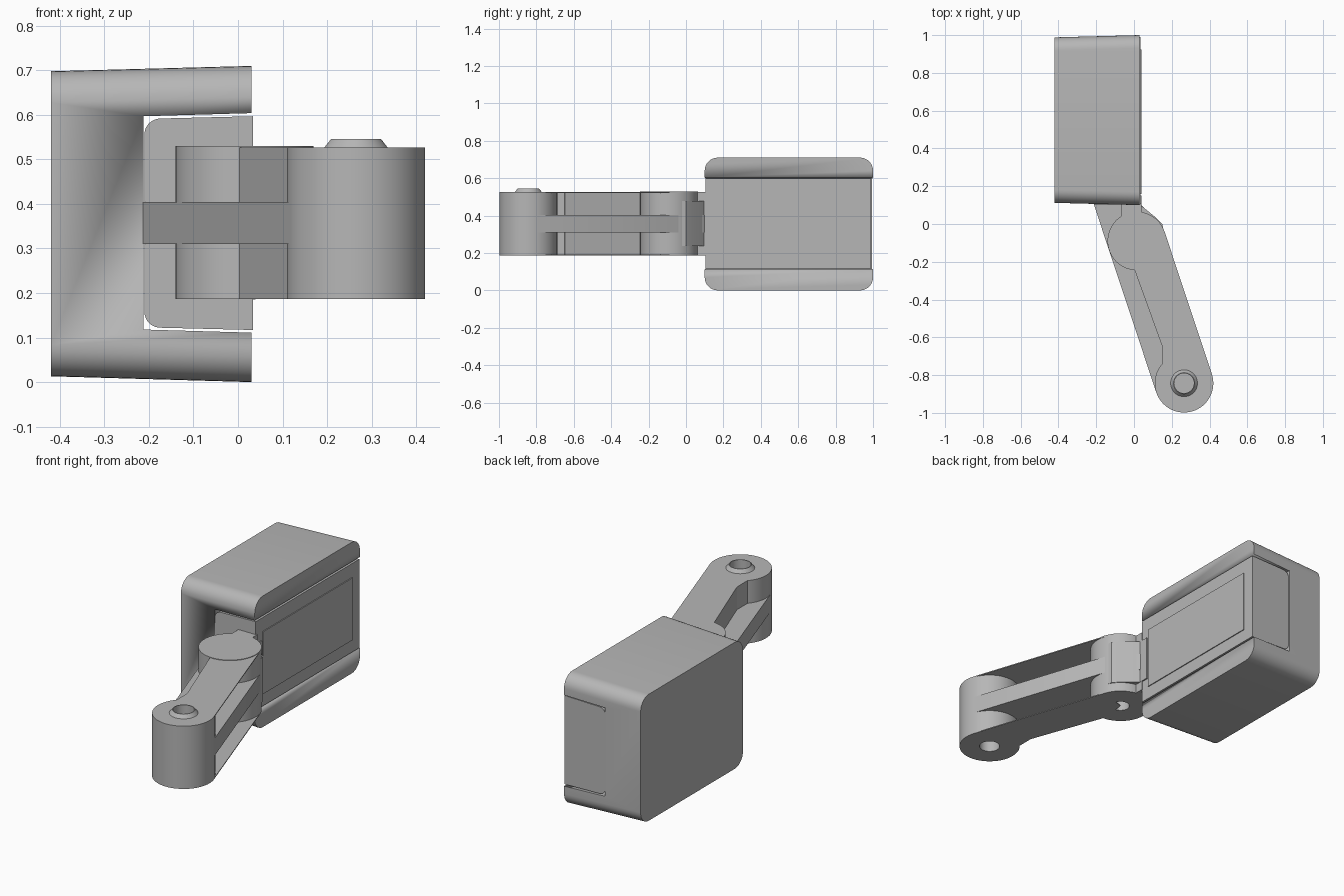
import bpy, bmesh, math
from mathutils import Vector

old = bpy.data.objects.get("Cube")
if old:
    bpy.data.objects.remove(old, do_unlink=True)

grey = bpy.data.materials.new("plain_grey")
grey.use_nodes = True
grey.diffuse_color = (0.47, 0.47, 0.47, 1)
grey.node_tree.nodes["Principled BSDF"].inputs["Base Color"].default_value = (0.47, 0.47, 0.47, 1)

END = Vector((0.265, -0.843))
HINGE = Vector((0.015, -0.09))
RADIUS = 0.155
LOW, HIGH = 0.187, 0.527
ALONG = (HINGE - END).normalized()
SIDE = Vector((ALONG.y, -ALONG.x))      # towards the open side of the arm


def finish(name, bm, smooth=True):
    bmesh.ops.recalc_face_normals(bm, faces=bm.faces)
    mesh = bpy.data.meshes.new(name)
    bm.to_mesh(mesh)
    bm.free()
    mesh.materials.append(grey)
    ob = bpy.data.objects.new(name, mesh)
    bpy.context.collection.objects.link(ob)
    bpy.ops.object.select_all(action='DESELECT')
    ob.select_set(True)
    bpy.context.view_layer.objects.active = ob
    if smooth:
        bpy.ops.object.shade_smooth_by_angle(angle=math.radians(35))
    return ob


def loft(name, first, second):
    """Join two matching loops of points and cap both ends."""
    bm = bmesh.new()
    a = [bm.verts.new(p) for p in first]
    b = [bm.verts.new(p) for p in second]
    bm.faces.new(a)
    bm.faces.new(b)
    for i in range(len(a)):
        j = (i + 1) % len(a)
        bm.faces.new((a[i], a[j], b[j], b[i]))
    return finish(name, bm)


def prism(name, outline, z0, z1):
    return loft(name, [(x, y, z0) for x, y in outline], [(x, y, z1) for x, y in outline])


def lathe(name, profile, centre, steps=64):
    """Spin a closed (radius, height) profile about a vertical axis."""
    bm = bmesh.new()
    verts = [bm.verts.new((centre.x + r, centre.y, z)) for r, z in profile]
    edges = [bm.edges.new((v, verts[(i + 1) % len(verts)])) for i, v in enumerate(verts)]
    bmesh.ops.spin(bm, geom=verts + edges, cent=(centre.x, centre.y, 0), axis=(0, 0, 1),
                   angle=math.tau, steps=steps, use_merge=True)
    bmesh.ops.remove_doubles(bm, verts=bm.verts, dist=1e-5)
    return finish(name, bm)


def rounded(u0, u1, v0, v1, radii, steps=8):
    """Rectangle outline with a radius for each corner, anticlockwise from low-low."""
    points = []
    corners = [(u0, v0, 1, 1), (u1, v0, -1, 1), (u1, v1, -1, -1), (u0, v1, 1, -1)]
    for k, ((u, v, su, sv), r) in enumerate(zip(corners, radii)):
        for i in range(steps + 1 if r else 1):
            t = math.pi + (k + i / steps) * math.pi / 2
            points.append((u + su * r + r * math.cos(t), v + sv * r + r * math.sin(t)))
    return points


def thick_line(name, a, b, thick, z0, z1):
    across = Vector((b.y - a.y, a.x - b.x)).normalized() * thick
    return prism(name, [a, b, b + across, a + across], z0, z1)


# Housing: tapered rounded block with a channel along its open side
housing = loft("housing",
               [(-0.42, y, z) for y, z in rounded(0.112, 0.988, 0.013, 0.698, [0.07] * 4)],
               [(0.03, y, z) for y, z in rounded(0.1, 1.0, 0.0, 0.71, [0.07] * 4)])
channel = loft("channel_cutter",
               [(-0.212, y, z) for y, z in ((0, 0.118), (1.1, 0.118), (1.1, 0.597), (0, 0.597))],
               [(0.1, y, z) for y, z in ((0, 0.109), (1.1, 0.109), (1.1, 0.606), (0, 0.606))])
channel.hide_render = True
cut = housing.modifiers.new("channel", 'BOOLEAN')
cut.object = channel
cut.solver = 'EXACT'
bpy.context.view_layer.objects.active = housing
while housing.modifiers[0] != cut:
    bpy.ops.object.modifier_move_up(modifier=cut.name)
bpy.ops.object.modifier_apply(modifier=cut.name)
bpy.data.objects.remove(channel, do_unlink=True)

# Insert filling the channel, rounded on its inner edges
section = rounded(-0.21, 0.034, 0.117, 0.597, [0.035, 0, 0, 0.035])


def flare(x, z):
    return 0.357 + (z - 0.357) * (1 - 0.025 * (0.034 - x) / 0.244)


loft("insert", [(x, 0.103, flare(x, z)) for x, z in section],
     [(x, 0.99, flare(x, z)) for x, z in section])

# Thin cover plate on the open face
loft("cover_plate", [(0.03, y, z) for y, z in rounded(0.16, 0.925, 0.185, 0.522, [0] * 4)],
     [(0.039, y, z) for y, z in rounded(0.16, 0.925, 0.185, 0.522, [0] * 4)])

# Arm end: bored barrel, raised collar and pin
lathe("end_barrel", [(0.052, LOW), (RADIUS, LOW), (RADIUS, HIGH), (0.052, HIGH)], END)
lathe("end_collar", [(0.052, HIGH - 0.01), (0.071, HIGH - 0.01), (0.071, HIGH),
                     (0.056, 0.546), (0.052, 0.546)], END)
lathe("end_pin", [(0, 0.47), (0.0525, 0.47), (0.0525, 0.49), (0, 0.49)], END)

# Hinge barrel with a blind bore underneath
lathe("hinge_barrel", [(0.045, LOW), (RADIUS, LOW), (RADIUS, HIGH + 0.003),
                       (0, HIGH + 0.003), (0, 0.4), (0.045, 0.4)], HINGE)
prism("hinge_bracket", [(-0.07, 0), (0.04, 0), (0.04, 0.11), (-0.07, 0.11)], LOW, HIGH)
prism("hinge_tab", [(0.03, -0.02), (0.155, -0.03), (0.15, 0.0), (0.115, 0.035),
                    (0.041, 0.095), (0.041, 0.15), (0.0, 0.15)], 0.237, 0.478)

# Middle web running the full width of the arm and on to the housing
web_left = HINGE - SIDE * RADIUS
reach = web_left + ALONG * ((0.112 - web_left.y) / ALONG.y)
prism("arm_web", [END - SIDE * RADIUS, END + SIDE * RADIUS, HINGE + SIDE * RADIUS,
                  Vector((0.03, 0.112)), reach], 0.31, 0.404)

# Channel-shaped arm: back wall with thin upper and lower sheets
wall = [Vector((0.15, -0.74)), Vector((0.15, -0.65)), Vector((0.0, -0.235))]
for a, b, label in ((wall[0], wall[1], "short"), (wall[1], wall[2], "long")):
    thick_line("arm_wall_" + label, a, b, 0.006, LOW, HIGH)
sheet = [END, END + SIDE * RADIUS, HINGE + SIDE * RADIUS, HINGE, wall[2], wall[1], wall[0]]
prism("arm_sheet_upper", sheet[1:], HIGH - 0.005, HIGH)
prism("arm_sheet_lower", sheet[1:], LOW, LOW + 0.005)
